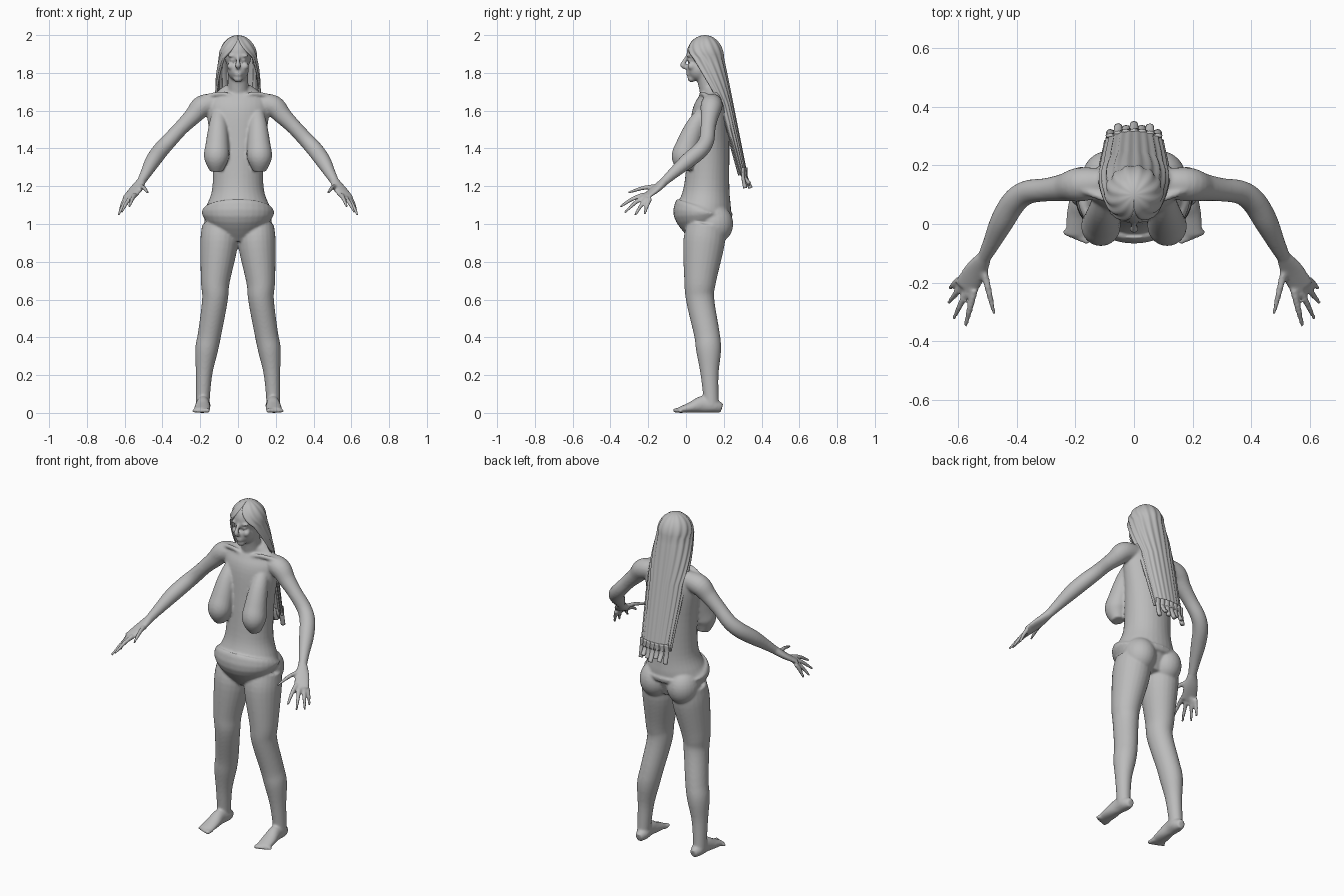
import bpy, bmesh, math
from mathutils import Vector, Matrix

cube = bpy.data.objects.get("Cube")
if cube:
    bpy.data.objects.remove(cube)

shade = (.5, .5, .5, 1)
grey = bpy.data.materials.new("plain_grey")
grey.use_nodes = True
grey.diffuse_color = shade
grey.node_tree.nodes["Principled BSDF"].inputs["Base Color"].default_value = shade

SIDEWAYS, UPWARD = Vector((1, 0, 0)), Vector((0, 0, 1))


def make_object(name, bm):
    bmesh.ops.recalc_face_normals(bm, faces=bm.faces)
    for face in bm.faces:
        face.smooth = True
    mesh = bpy.data.meshes.new(name)
    bm.to_mesh(mesh)
    bm.free()
    mesh.materials.append(grey)
    created = bpy.data.objects.new(name, mesh)
    bpy.context.collection.objects.link(created)
    return created


def smooth_path(rows, steps=5):
    """Catmull-Rom interpolation through rows of numbers."""
    knots = [Vector(row) for row in rows]
    knots = [knots[0], *knots, knots[-1]]
    path = []
    for before, start, end, after in zip(knots, knots[1:], knots[2:], knots[3:]):
        leave, arrive = (end - before) / 2, (after - start) / 2
        for step in range(steps):
            t = step / steps
            ease = t * t * (3 - 2 * t)
            path.append(start + (end - start) * ease
                        + leave * (t * (1 - t) ** 2) - arrive * (t * t * (1 - t)))
    return path + [knots[-1]]


def loft(bm, rows, ref=SIDEWAYS, side=1, depth=1, sides=20):
    """Closed tube through rows of x, y, z, radius and an optional second radius."""
    path = smooth_path(rows)
    centres = [Vector((row[0] * side, row[1], row[2])) for row in path]
    last = len(path) - 1
    rings = []
    for i, (centre, row) in enumerate(zip(centres, path)):
        along = (centres[min(i + 1, last)] - centres[max(i - 1, 0)]).normalized()
        wide = (ref - along * ref.dot(along)).normalized()
        deep = along.cross(wide)
        angles = [math.tau * k / sides for k in range(sides)]
        rings.append([bm.verts.new(centre + wide * row[3] * math.cos(angle)
                                   + deep * row[-1] * depth * math.sin(angle))
                      for angle in angles])
    for ring, following in zip(rings, rings[1:]):
        for k in range(sides):
            bm.faces.new((ring[k - 1], ring[k], following[k], following[k - 1]))
    bm.faces.new(rings[0])
    bm.faces.new(rings[-1])


def ball(bm, centre, size):
    matrix = Matrix.Translation(centre) @ Matrix.Diagonal((*size, 1))
    bmesh.ops.create_uvsphere(bm, u_segments=24, v_segments=16, radius=1, matrix=matrix)


body = bmesh.new()

# Torso: height, centre, half width, half depth
torso = [(.92, .11, .1, .08), (1.05, .09, .19, .155), (1.1, .1, .165, .14),
         (1.2, .11, .135, .12), (1.4, .12, .14, .11), (1.58, .13, .165, .1),
         (1.65, .14, .16, .08), (1.69, .15, .125, .06), (1.73, .14, .07, .055)]
loft(body, [(0, centre, height, width, deep) for height, centre, width, deep in torso], sides=32)

# Neck and head
loft(body, [(0, .14, 1.66, .06), (0, .12, 1.74, .055), (0, .1, 1.82, .055)])
ball(body, (0, .095, 1.9), (.073, .092, .095))
ball(body, (0, .07, 1.82), (.058, .066, .065))
ball(body, (0, .03, 1.77), (.025, .022, .02))

# Nose and lips
loft(body, [(0, .01, 1.89, .01), (0, -.01, 1.86, .011), (0, -.017, 1.84, .015), (0, 0, 1.825, .01)])
for lip_height in (1.8, 1.79):
    ball(body, (0, .015, lip_height), (.022, .014, .008))

for side in (1, -1):
    # Brow, eye and cheek
    ball(body, (side * .03, .017, 1.89), (.026, .014, .008))
    ball(body, (side * .028, .02, 1.867), (.014, .012, .007))
    ball(body, (side * .038, .03, 1.835), (.02, .022, .02))

    # Bust and collarbone
    loft(body, [(.1, .1, 1.6, .035), (.105, .05, 1.52, .05), (.11, .01, 1.42, .062),
                (.114, -.01, 1.35, .066), (.114, 0, 1.28, .035)], side=side)
    loft(body, [(.02, .08, 1.67, .012), (.09, .085, 1.69, .012), (.18, .12, 1.67, .014)],
         UPWARD, side)

    # Buttock and leg
    ball(body, (side * .09, .15, 1), (.09, .1, .105))
    hip, thigh, above_knee = (.1, .11, 1, .09), (.1, .095, .9, .1), (.12, .075, .7, .077)
    knee, below_knee, calf = (.122, .075, .6, .068), (.15, .11, .42, .062), (.167, .12, .33, .06)
    shin, ankle = (.18, .125, .2, .043), (.187, .135, .04, .035)
    loft(body, [hip, thigh, above_knee, knee, below_knee, calf, shin, ankle],
         side=side, depth=1.1, sides=24)

    # Foot: every section rests on the ground
    foot = [(.19, .02, .025), (.15, .037, .036), (.09, .035, .045), (.03, .042, .03),
            (-.04, .042, .014)]
    loft(body, [(.19 - y / 20, y, height, width, height) for y, width, height in foot], side=side)
    for toe in range(5):
        x, radius, reach = .162 + .018 * toe, .013 - .001 * toe, .068 - .007 * toe
        loft(body, [(x, -.02, radius, radius), (x, .01 - reach, radius, radius),
                    (x, -reach, radius, radius * .6)], side=side, sides=10)

    # Arm
    chest_root, shoulder, armpit = (.1, .14, 1.64, .05), (.185, .135, 1.625, .058), (.24, .125, 1.57, .047)
    upper_arm, above_elbow, elbow = (.3, .117, 1.51, .04), (.365, .108, 1.44, .041), (.41, .075, 1.39, .043)
    forearm, lower_arm, wrist = (.45, .01, 1.335, .041), (.484, -.06, 1.275, .031), (.512, -.115, 1.225, .023)
    loft(body, [chest_root, shoulder, armpit, upper_arm, above_elbow, elbow,
                forearm, lower_arm, wrist], UPWARD, side)

    # Palm
    loft(body, [(*wrist, .025), (.54, -.16, 1.185, .019, .04), (.577, -.22, 1.14, .012, .042)],
         UPWARD, side)

    # Fingers fan out from a line of knuckles, the thumb starts near the wrist
    first_knuckle, last_knuckle = Vector((.545, -.225, 1.155)), Vector((.597, -.19, 1.135))
    knuckles = [first_knuckle.lerp(last_knuckle, k / 3) for k in range(4)]
    thumb_root = Vector((.515, -.15, 1.2))
    tips = [(.576, -.35, 1.09), (.617, -.325, 1.06), (.634, -.27, 1.045), (.63, -.22, 1.05),
            (.478, -.307, 1.165)]
    for root, tip in zip([*knuckles, thumb_root], map(Vector, tips)):
        middle = root.lerp(tip, .5) + UPWARD * .008
        loft(body, [(*root, .013), (*middle, .0115), (*tip, .007)], UPWARD, side, sides=12)

# Fuse all the volumes into one soft skin
skin = make_object("body", body)
fuse = skin.modifiers.new("fuse", "REMESH")
fuse.mode = "VOXEL"
fuse.voxel_size = .0065
fuse.use_smooth_shade = True
soften = skin.modifiers.new("soften", "SMOOTH")
soften.factor = .5
soften.iterations = 6

# Hair: a dome over the skull, then a sheet hanging down the back
hair_rows = []
for k in range(1, 11):
    turn = k / 10
    radius = .1 * math.sin(turn * math.pi / 2)
    height = 1.88 + .12 * math.cos(turn * math.pi / 2)
    hair_rows.append((height, .1, radius, radius, 180 - 50 * turn ** 3))
for k in range(1, 21):
    fall = k / 20
    width = .1 + .03 * fall * (1.2 - fall) / .36 * .4 * 3 * (1 - fall)
    hair_rows.append((1.88 - .62 * fall, .1 + .18 * fall, width, .1 - .055 * fall,
                      130 - 45 * min(1, fall * 2.5)))

hair = bmesh.new()
COLUMNS = 64
grid = []
for height, centre, width, deep, sweep in hair_rows:
    row = []
    for k in range(COLUMNS + 1):
        angle = math.radians(sweep) * (2 * k / COLUMNS - 1)
        wave = 1 + .03 * math.cos(k * 1.1)
        row.append(hair.verts.new((width * wave * math.sin(angle),
                                   centre + deep * wave * math.cos(angle), height)))
    grid.append(row)
for upper, lower in zip(grid, grid[1:]):
    for k in range(COLUMNS):
        hair.faces.new((upper[k], upper[k + 1], lower[k + 1], lower[k]))
crown = hair.verts.new((0, .1, 2))
for k in range(COLUMNS):
    hair.faces.new((crown, grid[0][k + 1], grid[0][k]))
hair_shell = make_object("hair", hair)
thickness = hair_shell.modifiers.new("thickness", "SOLIDIFY")
thickness.thickness = .012
thickness.offset = -1

# Ragged locks at the ends of the hair
locks = bmesh.new()
for k in range(7):
    x = .027 * (k - 3)
    drop = 1.19 + .012 * (k % 3)
    back = .318 - 2.5 * x * x
    flare = .012 + .012 * (k % 2)
    loft(locks, [(x, back, 1.3, .016, .008), (x, back, 1.25, .016, .009),
                 (x, back + flare, drop, .014, .011)], sides=8)
make_object("hair_ends", locks)
